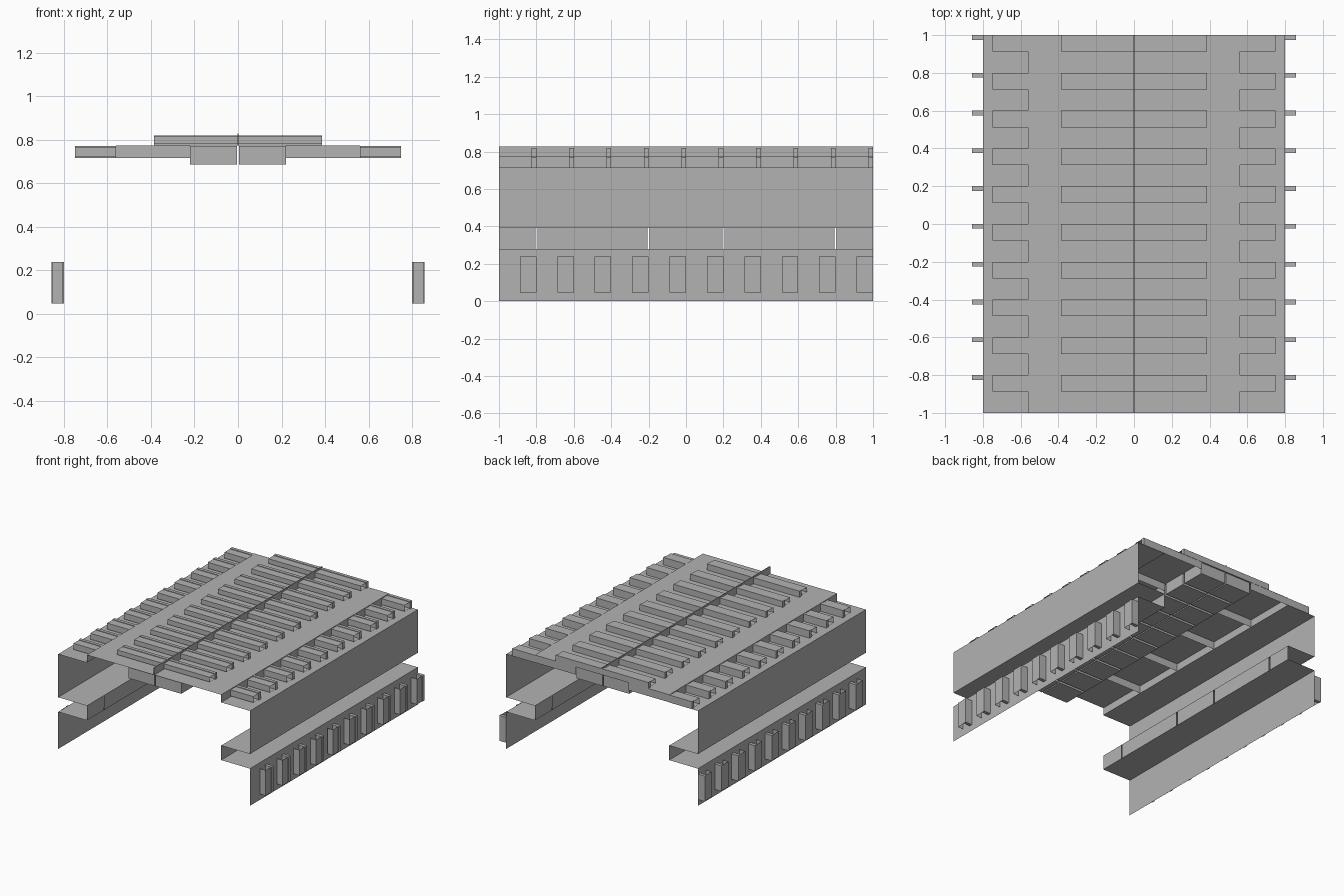
import bpy, bmesh
from math import radians
from mathutils import Matrix, Vector

cube = bpy.data.objects.get("Cube")
if cube:
    bpy.data.objects.remove(cube)

grey = bpy.data.materials.new("panel grey")
grey.use_nodes = True
colour = (0.45, 0.45, 0.45, 1)
grey.diffuse_color = colour
grey.node_tree.nodes["Principled BSDF"].inputs["Base Color"].default_value = colour

STEPS = range(10)
PITCH = 0.2


def finish(name, bm):
    mesh = bpy.data.meshes.new(name)
    bm.to_mesh(mesh)
    bm.free()
    mesh.materials.append(grey)
    obj = bpy.data.objects.new(name, mesh)
    bpy.context.collection.objects.link(obj)
    return obj


def quad(bm, pts, mat=Matrix()):
    bm.faces.new([bm.verts.new(mat @ Vector(p)) for p in pts])


def sweep(bm, profile, y0, y1, mat=Matrix()):
    """Thin sheet following an x-z profile from y0 to y1."""
    for (xa, za), (xb, zb) in zip(profile, profile[1:]):
        quad(bm, [(xa, y0, za), (xa, y1, za), (xb, y1, zb), (xb, y0, zb)], mat)


def box(bm, lo, hi, mat=Matrix()):
    size = Vector(hi) - Vector(lo)
    centre = (Vector(hi) + Vector(lo)) / 2
    place = mat @ Matrix.Translation(centre) @ Matrix.Diagonal((*size, 1))
    bmesh.ops.create_cube(bm, size=1, matrix=place)


def pod_row(name, cells, length, height, base):
    """Row of pods: solid rear strip with an open-ended celled channel ahead."""
    bm = bmesh.new()
    cell = length / cells
    low, top = 0.006, height - 0.004
    for k in STEPS:
        mat = Matrix.Translation((0, -0.8 + k * PITCH, 0)) @ base
        box(bm, (0, -0.025, 0), (length, 0, height), mat)
        quad(bm, [(0, -0.088, low), (length, -0.088, low),
                  (length, -0.088, top), (0, -0.088, top)], mat)
        for i in range(cells):
            a, b = i * cell, (i + 1) * cell
            for w in (low, top):
                quad(bm, [(a, -0.088, w), (b, -0.088, w),
                          (b, -0.025, w), (a, -0.025, w)], mat)
    return finish(name, bm)


# Side walls with the recessed ledge, and the stepped roof edge
for side, s in (("left", 1), ("right", -1)):
    bm = bmesh.new()
    sweep(bm, [(s * 0.8, 0), (s * 0.8, 0.28), (s * 0.56, 0.28)], -1, 1)
    finish(side + "_lower_wall", bm)

    bm = bmesh.new()
    sweep(bm, [(s * 0.56, 0.39), (s * 0.8, 0.39), (s * 0.8, 0.715),
               (s * 0.56, 0.715), (s * 0.56, 0.773)], -1, 1)
    finish(side + "_upper_wall", bm)

    # Inner ledge panels, parted by narrow slits
    bm = bmesh.new()
    cuts = [-1, -0.8, -0.2, 0.2, 0.8, 1]
    for a, b in zip(cuts, cuts[1:]):
        sweep(bm, [(s * 0.56, 0.28), (s * 0.56, 0.39)],
              a + 0.005 * (a > -1), b - 0.005 * (b < 1))
    finish(side + "_ledge_panels", bm)

    # Cross skirts under the roof
    bm = bmesh.new()
    for y in (-0.6, -0.2, 0.2, 0.6, 0.998):
        quad(bm, [(s * 0.22, y, 0.715), (s * 0.56, y, 0.715),
                  (s * 0.56, y, 0.773), (s * 0.22, y, 0.773)])
    finish(side + "_roof_skirts", bm)

    # Hanging centre panels
    bm = bmesh.new()
    for k in STEPS:
        y = -0.99 + k * PITCH
        xs = sorted((s * 0.005, s * 0.22))
        box(bm, (xs[0], y, 0.685), (xs[1], y + 0.18, 0.772))
    finish(side + "_ceiling_panels", bm)

    # Pods on the roof edge and on the outer wall
    start = 0.56 if s > 0 else -0.75
    pod_row(side + "_roof_edge_pods", 2, 0.19, 0.056,
            Matrix.Translation((start, 0, 0.715)))
    turn = Matrix(((0, 0, s, s * 0.8), (0, 1, 0, 0), (1, 0, 0, 0.047), (0, 0, 0, 1)))
    pod_row(side + "_wall_pods", 2, 0.192, 0.057, turn)

# Roof sheet, long roof pods and centre fin
bm = bmesh.new()
sweep(bm, [(-0.56, 0.773), (0.56, 0.773)], -1, 1)
finish("roof", bm)

pod_row("roof_pods", 8, 0.772, 0.046, Matrix.Translation((-0.386, 0, 0.773)))

bm = bmesh.new()
box(bm, (-0.003, -1, 0.773), (0.003, 1, 0.828))
finish("centre_fin", bm)
